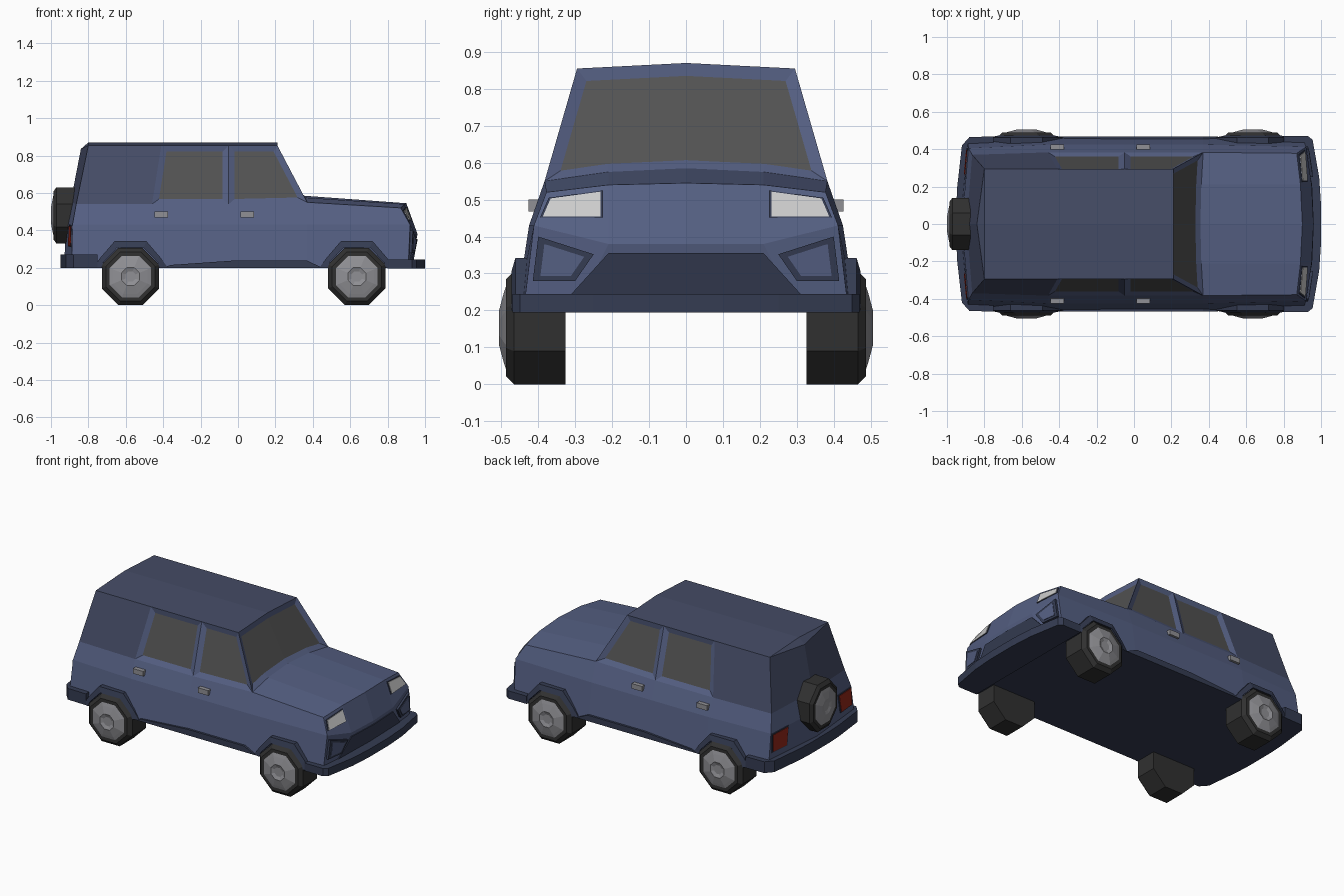
import bpy, bmesh, math
from mathutils import Vector
from mathutils.bvhtree import BVHTree

if "Cube" in bpy.data.objects:
    bpy.data.objects.remove(bpy.data.objects["Cube"])


def material(name, *rgb):
    m = bpy.data.materials.new(name)
    m.diffuse_color = (*rgb, 1)
    m.use_nodes = True
    m.node_tree.nodes["Principled BSDF"].inputs["Base Color"].default_value = m.diffuse_color
    return m


BLUE = material("blue paint", 0.09, 0.115, 0.225)
ROOF = material("roof paint", 0.06, 0.073, 0.135)
TRIM = material("dark trim", 0.035, 0.045, 0.085)
GLASS = material("glass", 0.085, 0.085, 0.085)
RUBBER = material("rubber", 0.03, 0.03, 0.03)
METAL = material("metal", 0.28, 0.28, 0.3)
LAMP = material("lamp", 0.7, 0.7, 0.7)
RED = material("red lamp", 0.3, 0.02, 0.01)


def finish(name, bm, *mats):
    bmesh.ops.recalc_face_normals(bm, faces=bm.faces)
    me = bpy.data.meshes.new(name)
    bm.to_mesh(me)
    for m in mats:
        me.materials.append(m)
    ob = bpy.data.objects.new(name, me)
    bpy.context.collection.objects.link(ob)
    return ob


def solid(name, a, b, mat):
    """Closed solid between two matching outlines."""
    bm = bmesh.new()
    va, vb = [bm.verts.new(p) for p in a], [bm.verts.new(p) for p in b]
    bm.faces.new(va)
    bm.faces.new(vb[::-1])
    n = len(a)
    for i in range(n):
        j = (i + 1) % n
        bm.faces.new((va[i], vb[i], vb[j], va[j]))
    return finish(name, bm, mat)


def lathe(name, profile, place, mat, n=8):
    """Eight-sided turned part; place(u, v, w) maps radial u, v and axial w."""
    bm = bmesh.new()
    rings = []
    for r, w in profile:
        angles = [(k + 0.5) * math.tau / n for k in range(n)]
        rings.append([bm.verts.new(place(r * math.cos(t), r * math.sin(t), w)) for t in angles])
    for a, b in zip(rings, rings[1:]):
        for k in range(n):
            j = (k + 1) % n
            bm.faces.new((a[k], a[j], b[j], b[k]))
    bmesh.ops.remove_doubles(bm, verts=bm.verts, dist=1e-4)
    return finish(name, bm, mat)


# Body shell: columns from tail to nose, each sill, mid, belt, roof edge
COLS = [
    [(-.93, 0, .2), (-.92, 0, .43), (-.895, 0, .55), (-.84, 0, .835)],
    [(-.89, .44, .2), (-.885, .405, .43), (-.865, .37, .54), (-.80, .295, .855)],
    [(-.46, .46, .2), (-.46, .425, .43), (-.46, .383, .54), (-.41, .295, .855)],
    [(-.05, .46, .2), (-.05, .425, .43), (-.05, .383, .54), (-.05, .295, .855)],
    [(.37, .46, .2), (.37, .425, .43), (.37, .383, .55), (.21, .295, .855)],
    [(.91, .44, .2), (.92, .412, .43), (.87, .378, .52)],
    [(.92, .30, .2), (.95, .21, .38), (.89, .21, .54)],
    [(.925, 0, .2), (.96, 0, .38), (.90, 0, .545)],
]
RIDGE = [(-.80, 0, .87), (-.41, 0, .87), (-.05, 0, .87), (.21, 0, .87)]
COWL, COWL_MID = (.36, .21, .575), (.355, 0, .585)

bm = bmesh.new()
windows, screen = [], []
for s in (1, -1):
    def face(*pts, mat=0):
        f = bm.faces.new([bm.verts.new((x, y * s, z)) for x, y, z in pts])
        f.material_index = mat
        return f
    for i in range(7):
        a, b = COLS[i], COLS[i + 1]
        for j in range(2):
            face(a[j], b[j], b[j + 1], a[j + 1])
        if i < 4:
            f = face(a[2], b[2], b[3], a[3], mat=int(i < 2))
            if i > 1:
                windows.append(f)
    for i in range(3):
        face(COLS[i + 1][3], COLS[i + 2][3], RIDGE[i + 1], RIDGE[i], mat=1)
    face(COLS[0][3], COLS[1][3], RIDGE[0], mat=1)
    screen.append(face(COLS[4][2], COWL, COWL_MID, RIDGE[3], COLS[4][3]))
    face(COLS[4][2], COLS[5][2], COLS[6][2], COWL)
    face(COWL, COLS[6][2], COLS[7][2], COWL_MID)
    face(*[c[0] for c in COLS], mat=2)
bmesh.ops.remove_doubles(bm, verts=bm.verts, dist=1e-4)
bmesh.ops.recalc_face_normals(bm, faces=bm.faces)
tree = BVHTree.FromBMesh(bm)
# Recessed glass
for group in [[w] for w in windows] + [screen]:
    bmesh.ops.inset_region(bm, faces=group, thickness=.032, depth=-.014, use_even_offset=True)
    for f in group:
        f.material_index = 3
finish("body", bm, BLUE, ROOF, TRIM, GLASS)


def plate(name, yz, end, mat, lift=.006):
    """Thin panel laid on the nose (end=1) or tail (end=-1)."""
    hits = [tree.ray_cast(Vector((2 * end, y, z)), Vector((-end, 0, 0)))[0] for y, z in yz]
    solid(name, [h + Vector((lift * end, 0, 0)) for h in hits],
          [h - Vector((.02 * end, 0, 0)) for h in hits], mat)


def shrink(pts, k):
    cy, cz = (sum(p[i] for p in pts) / len(pts) for i in (0, 1))
    return [(cy + (y - cy) * k, cz + (z - cz) * k) for y, z in pts]


# Grille, lamps and air intakes
plate("grille", [(-.21, .355), (0, .355), (.21, .355), (.31, .245), (0, .245), (-.31, .245)], 1, TRIM)
for s, side in ((1, "left"), (-1, "right")):
    lamp = [(.225 * s, .525), (.372 * s, .505), (.395 * s, .452), (.225 * s, .452)]
    plate(side + "_headlight_frame", lamp, 1, TRIM, .005)
    plate(side + "_headlight", shrink(lamp, .92), 1, LAMP, .008)
    intake = [(.40 * s, .40), (.25 * s, .352), (.30 * s, .28), (.415 * s, .28)]
    plate(side + "_intake_frame", intake, 1, TRIM, .014)
    plate(side + "_intake", shrink(intake, .72), 1, BLUE, .016)
    tail = [(.25 * s, .43), (.40 * s, .425), (.405 * s, .31), (.27 * s, .31)]
    plate(side + "_tail_light_frame", tail, -1, TRIM, .005)
    plate(side + "_tail_light", shrink(tail, .9), -1, RED, .008)

# Bumpers wrapping round the corners
for name, half, z0, z1 in (
        ("front_bumper", [(.80, .40), (.80, .47), (.93, .47), (.955, .45), (.99, .25), (1.0, .1)], .195, .245),
        ("rear_bumper", [(-.75, .40), (-.75, .468), (-.88, .465), (-.92, .42), (-.945, .2), (-.95, .1)], .2, .272)):
    plan = half + [(x, -y) for x, y in reversed(half)]
    solid(name, [(x, y, z0) for x, y in plan], [(x, y, z1) for x, y in plan], TRIM)

TYRE = [(0, -.16), (.166, -.16), (.166, -.02), (.142, .002), (.118, .002), (.118, -.02), (0, -.02)]
HUB = [(0, -.03), (.12, -.03), (.12, .002), (.10, .008), (.052, .02), (.03, .012), (0, .012)]
ARCH_OUT = [(-.20, .2), (-.16, .255), (-.085, .342), (.085, .342), (.16, .255), (.20, .2)]
ARCH_IN = [(-.155, .2), (-.145, .23), (-.07, .308), (.07, .308), (.145, .23), (.155, .2)]

for s, side in ((1, "left"), (-1, "right")):
    # Wheels and wheel arches
    for cx, end in ((.635, "front"), (-.575, "rear")):
        tag = f"{end}_{side}_"
        spot = lambda u, v, w: (cx + u, s * (.486 + w), .153 + v)
        lathe(tag + "tyre", TYRE, spot, RUBBER)
        lathe(tag + "hub", HUB, spot, METAL)
        bm = bmesh.new()
        rows = [[bm.verts.new((cx + x, s * y, z)) for x, z in pts]
                for pts, y in ((ARCH_OUT, .38), (ARCH_OUT, .462), (ARCH_IN, .472), (ARCH_IN, .38))]
        for i in range(4):
            a, b = rows[i], rows[(i + 1) % 4]
            for k in range(5):
                bm.faces.new((a[k], a[k + 1], b[k + 1], b[k]))
        for k in (0, 5):
            bm.faces.new([r[k] for r in rows])
        finish(tag + "arch", bm, TRIM)
    # Sill strip
    sill = [(-.40, .2), (-.36, .215), (-.03, .238), (.37, .238), (.45, .2)]
    solid(side + "_sill", [(x, s * .40, z) for x, z in sill], [(x, s * .468, z) for x, z in sill], TRIM)
    # Door handles
    for cx, end in ((-.41, "rear"), (.05, "front")):
        box = [(cx - .036, .468), (cx + .036, .468), (cx + .036, .5), (cx - .036, .5)]
        solid(f"{end}_{side}_handle", [(x, s * .39, z) for x, z in box],
              [(x, s * .426, z) for x, z in box], METAL)

# Spare wheel on the tail
spare = lambda u, v, w: (-.985 - w * .7, u * .91, .48 + v * .98)
lathe("spare_tyre", TYRE, spare, RUBBER)
lathe("spare_hub", HUB, spare, METAL)
